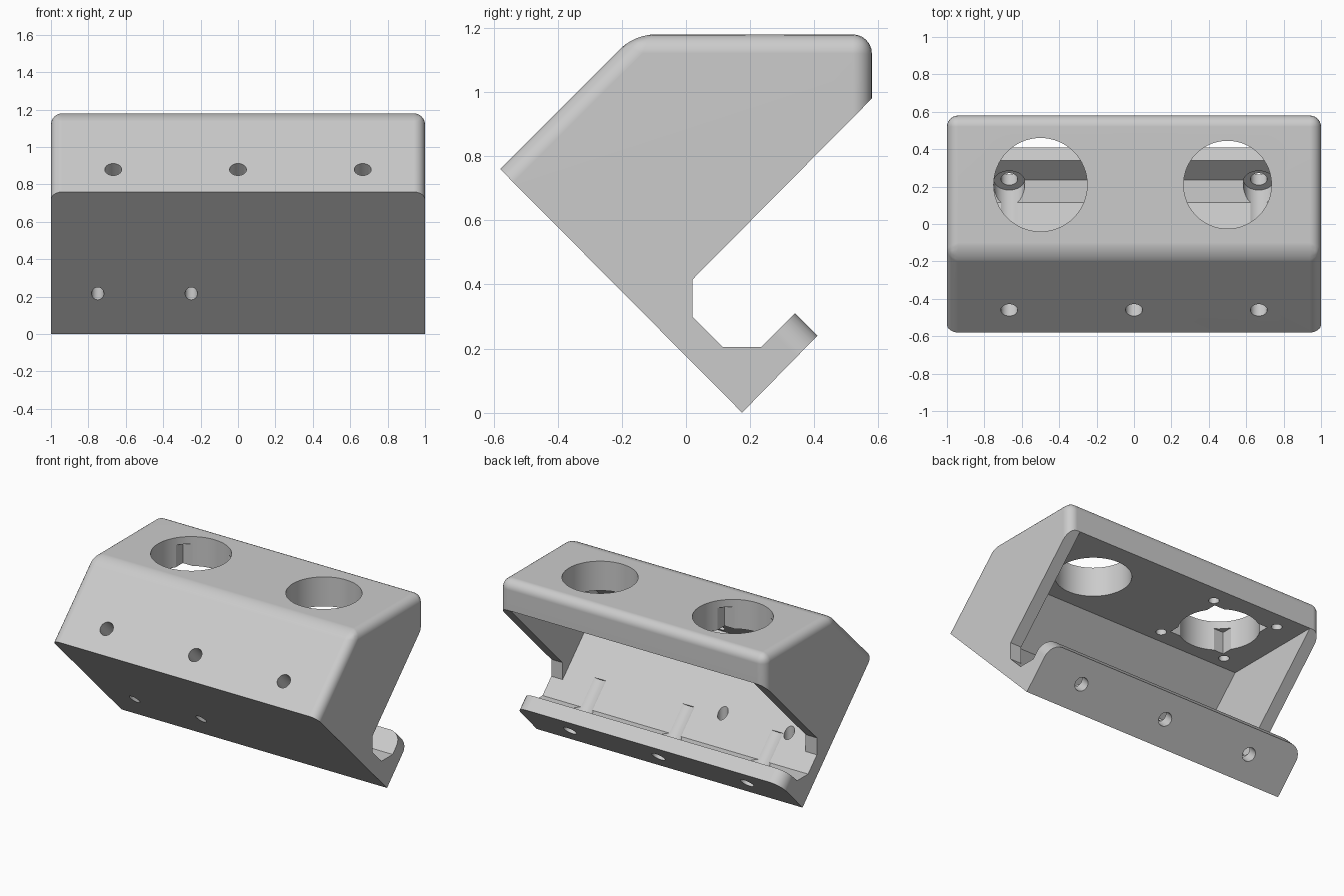
import bpy, bmesh, math
from mathutils import Vector, Matrix

if "Cube" in bpy.data.objects:
    bpy.data.objects.remove(bpy.data.objects["Cube"], do_unlink=True)

grey = bpy.data.materials.new("light_grey")
grey.use_nodes = True
colour = (0.6, 0.6, 0.6, 1)
grey.diffuse_color = colour
grey.node_tree.nodes["Principled BSDF"].inputs["Base Color"].default_value = colour


def add_object(name, bm):
    bmesh.ops.recalc_face_normals(bm, faces=bm.faces[:])
    mesh = bpy.data.meshes.new(name)
    bm.to_mesh(mesh)
    bm.free()
    mesh.materials.append(grey)
    obj = bpy.data.objects.new(name, mesh)
    bpy.context.collection.objects.link(obj)
    return obj


def extrude_profile(points, half):
    """Solid from a side profile (y, z), spanning x = -half to half."""
    bm = bmesh.new()
    face = bm.faces.new([bm.verts.new((-half, y, z)) for y, z in points])
    moved = bmesh.ops.extrude_face_region(bm, geom=[face])["geom"]
    bmesh.ops.translate(bm, vec=(2 * half, 0, 0),
                        verts=[v for v in moved if isinstance(v, bmesh.types.BMVert)])
    return bm


def round_edges(bm, test, radius):
    edges = [e for e in bm.edges if test(*(v.co for v in e.verts))]
    bmesh.ops.bevel(bm, geom=edges, offset=radius, segments=6, profile=0.5,
                    affect='EDGES', clamp_overlap=True)


def cut(cutter):
    """Subtract a cutter from the housing and discard it."""
    cutter.hide_render = True
    mod = housing.modifiers.new("cut", 'BOOLEAN')
    mod.operation = 'DIFFERENCE'
    mod.solver = 'EXACT'
    mod.object = cutter
    bpy.ops.object.modifier_apply(modifier=mod.name)
    bpy.data.objects.remove(cutter, do_unlink=True)


def drill(start, end, radius, sides=48):
    a, b = Vector(start), Vector(end)
    turn = (b - a).to_track_quat('Z', 'Y').to_matrix().to_4x4()
    bm = bmesh.new()
    bmesh.ops.create_cone(bm, cap_ends=True, segments=sides, radius1=radius,
                          radius2=radius, depth=(b - a).length,
                          matrix=Matrix.Translation((a + b) / 2) @ turn)
    cut(add_object("drill", bm))


# Outer shell: angled body with a hooked lip at the bottom
FRONT, RIDGE, TOP_BACK, LOW_BACK = (-0.58, 0.76), (-0.16, 1.18), (0.58, 1.18), (0.58, 0.98)
LIP_IN, LIP_OUT = (0.34, 0.31), (0.41, 0.24)
bm = extrude_profile([FRONT, RIDGE, TOP_BACK, LOW_BACK, (0.02, 0.415), (0.02, 0.30),
                      (0.115, 0.205), (0.235, 0.205), LIP_IN, LIP_OUT, (0.175, 0)], 1)


def near(v, p):
    return abs(v.y - p[0]) + abs(v.z - p[1]) < 0.01


def joins(a, b, p, q):
    return (near(a, p) and near(b, q)) or (near(a, q) and near(b, p))


def lip_corner(a, b):
    return joins(a, b, LIP_IN, LIP_OUT)


def shell_edge(a, b):
    pairs = [(FRONT, RIDGE), (RIDGE, TOP_BACK), (TOP_BACK, LOW_BACK),
             (RIDGE, RIDGE), (TOP_BACK, TOP_BACK)]
    return any(joins(a, b, p, q) for p, q in pairs)


round_edges(bm, lip_corner, 0.09)
round_edges(bm, shell_edge, 0.06)
housing = add_object("housing", bm)
bpy.context.view_layer.objects.active = housing
housing.select_set(True)

# Hollow interior between the end walls
cut(add_object("cavity", extrude_profile(
    [(0.02, 0.30), (-0.395, 0.715), (-0.13, 0.98), (0.8, 0.98), (0.06, 0.30)], 0.915)))

# Two large round openings in the top
CENTRE_Y = 0.21
drill((-0.5, CENTRE_Y, 0.9), (-0.5, CENTRE_Y, 1.3), 0.25, 64)
drill((0.5, CENTRE_Y, 0.9), (0.5, CENTRE_Y, 1.3), 0.235, 64)

# Square pocket under one opening, leaving corner notches
bm = bmesh.new()
bmesh.ops.create_cube(bm, size=1, matrix=Matrix.Translation((-0.5, CENTRE_Y, 1.02))
                      @ Matrix.Diagonal((0.42, 0.42, 0.22, 1)))
cut(add_object("pocket", bm))

# Four vertical screw holes around that opening, passing through the lower slab
for sx in (-1, 1):
    for sy in (-1, 1):
        x, y = -0.5 + 0.25 * sx, CENTRE_Y + 0.25 * sy
        drill((x, y, 0.02), (x, y, 1.1), 0.033, 32)


def along(x, d):
    """Point on the slanted screw axis, with d = z - y."""
    return (x, (0.42 - d) / 2, (0.42 + d) / 2)


# Slanted screw holes through the front wall and lip, with counterbores
for x in (-0.667, 0, 0.667):
    drill(along(x, 1.6), along(x, -0.5), 0.045)
    drill(along(x, 0.38), along(x, -0.06), 0.083)

bpy.ops.object.shade_smooth_by_angle(angle=math.radians(30))
housing.modifiers.new("clean_shading", 'WEIGHTED_NORMAL').keep_sharp = True
